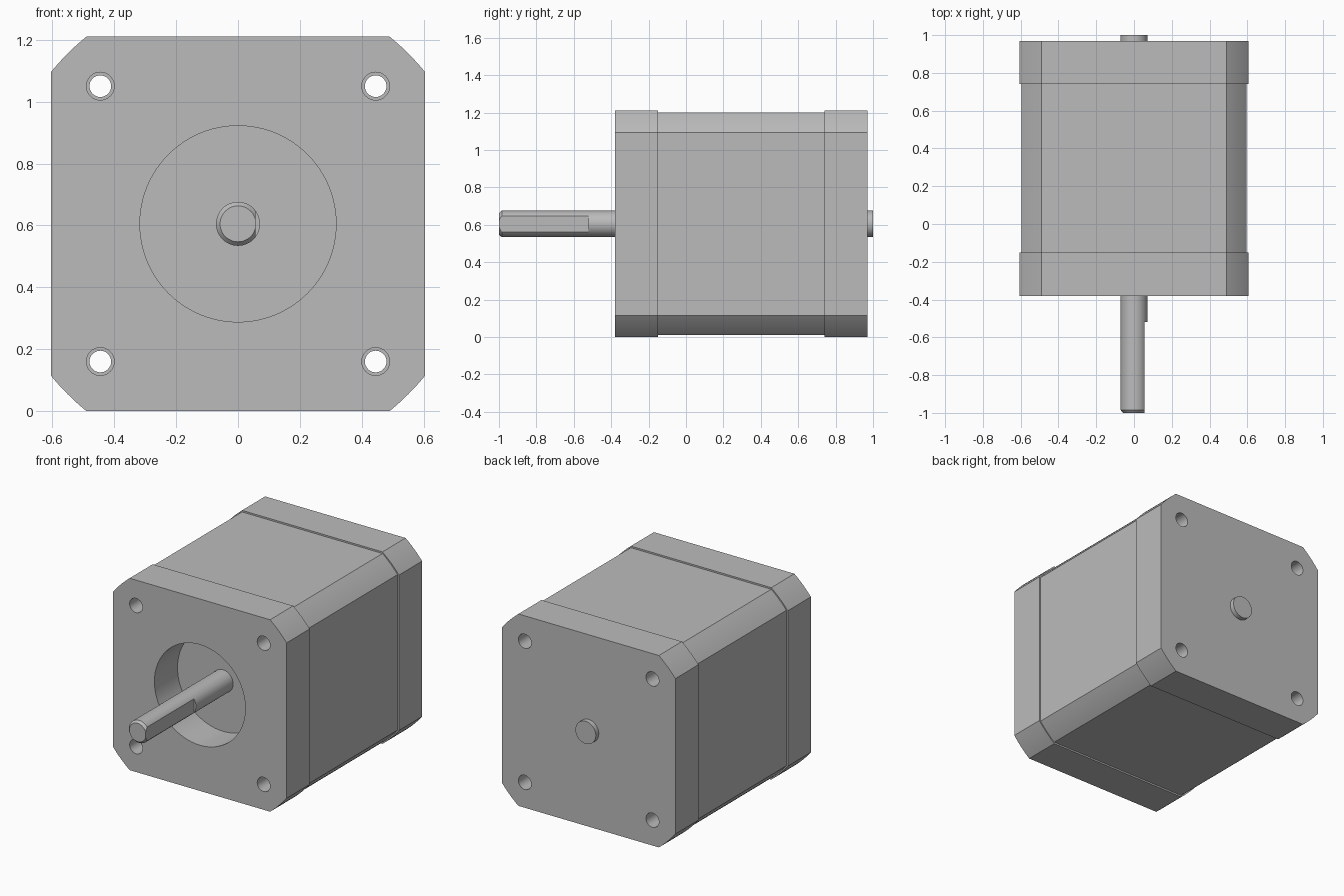
import bpy
import bmesh
import math

old = bpy.data.objects.get("Cube")
if old:
    bpy.data.objects.remove(old, do_unlink=True)

MID_Z = 0.605      # height of the shaft axis
HOLE = 0.445       # bolt hole offset from the axis

grey = bpy.data.materials.new("metal grey")
grey.use_nodes = True
colour = (0.5, 0.5, 0.5, 1)
grey.diffuse_color = colour
grey.node_tree.nodes["Principled BSDF"].inputs["Base Color"].default_value = colour


def loft(name, rings):
    """Join (y, outline) rings along y, capped at both ends."""
    bm = bmesh.new()
    loops = [[bm.verts.new((x, y, MID_Z + z)) for x, z in pts] for y, pts in rings]
    n = len(loops[0])
    for a, b in zip(loops, loops[1:]):
        for i in range(n):
            j = (i + 1) % n
            bm.faces.new((a[i], a[j], b[j], b[i]))
    bm.faces.new(loops[0])
    bm.faces.new(loops[-1])
    bmesh.ops.recalc_face_normals(bm, faces=bm.faces)
    mesh = bpy.data.meshes.new(name)
    bm.to_mesh(mesh)
    bm.free()
    mesh.materials.append(grey)
    obj = bpy.data.objects.new(name, mesh)
    bpy.context.collection.objects.link(obj)
    return obj


def circle(r, x=0, z=0, n=48):
    steps = [math.tau * i / n for i in range(n)]
    return [(x + r * math.cos(a), z + r * math.sin(a)) for a in steps]


def rounded_square(half, flat, steps=8):
    """Square whose corners are turned down to an arc about the axis."""
    r = math.hypot(half, flat)
    start = math.atan2(flat, half)
    sweep = math.pi / 2 - 2 * start
    angles = [q * math.pi / 2 + start + sweep * i / steps
              for q in range(4) for i in range(steps + 1)]
    return [(r * math.cos(a), r * math.sin(a)) for a in angles]


def prism(name, y0, y1, outline):
    return loft(name, [(y0, outline), (y1, outline)])


def select(obj):
    bpy.ops.object.select_all(action='DESELECT')
    obj.select_set(True)
    bpy.context.view_layer.objects.active = obj


def cut(obj, cutter):
    cutter.hide_render = True
    select(obj)
    mod = obj.modifiers.new("cut", 'BOOLEAN')
    mod.operation = 'DIFFERENCE'
    mod.solver = 'EXACT'
    mod.object = cutter
    bpy.ops.object.modifier_apply(modifier=mod.name)
    bpy.data.objects.remove(cutter, do_unlink=True)


def bolt_holes(obj, r):
    for x in (-HOLE, HOLE):
        for z in (-HOLE, HOLE):
            cut(obj, prism("hole_cutter", -1.2, 1.2, circle(r, x, z, 32)))


# End plates and the slightly smaller body between them
plate = rounded_square(0.605, 0.49)
front_plate = prism("front_plate", -0.38, -0.15, plate)
back_plate = prism("back_plate", 0.74, 0.97, plate)
body = prism("body", -0.15, 0.74, rounded_square(0.595, 0.49))
bolt_holes(front_plate, 0.045)
bolt_holes(back_plate, 0.045)
bolt_holes(body, 0.035)

# Round recess through the front plate
cut(front_plate, prism("recess_cutter", -0.5, 0, circle(0.317, n=96)))

# Shaft with chamfered tip and a flat on its left side
shaft = loft("shaft", [(-1, circle(0.058)), (-0.985, circle(0.071)), (1, circle(0.071))])
cut(shaft, prism("flat_cutter", -1.1, -0.52,
                 [(0.056, -0.1), (0.2, -0.1), (0.2, 0.1), (0.056, 0.1)]))

for part in (front_plate, back_plate, body, shaft):
    select(part)
    bpy.ops.object.shade_smooth_by_angle(angle=math.radians(25))
